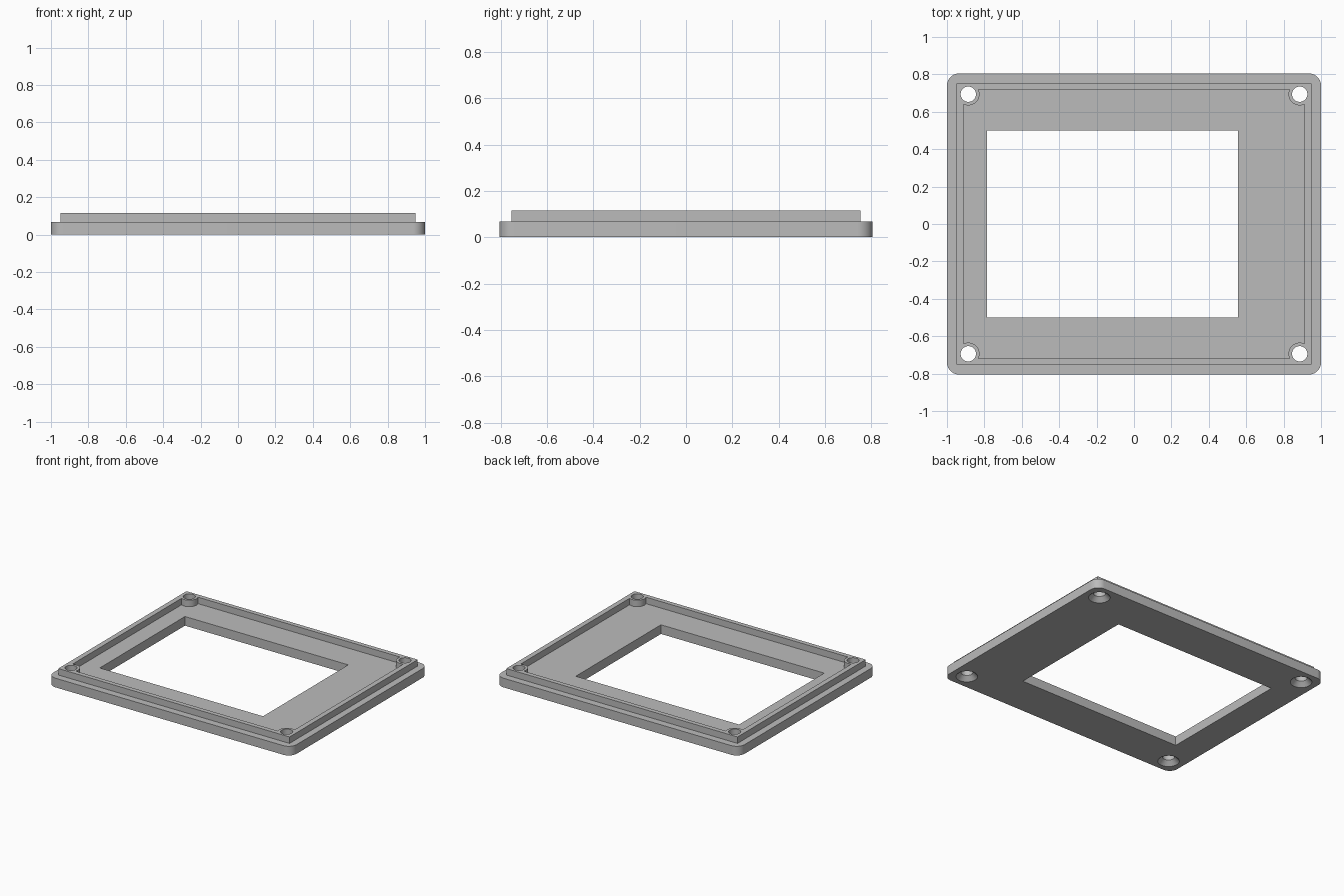
import bpy
import bmesh
import math

if "Cube" in bpy.data.objects:
    bpy.data.objects.remove(bpy.data.objects["Cube"])

PLATE_TOP, LIP_TOP = 0.068, 0.116
HOLES = [(sx * 0.886, sy * 0.694) for sx in (-1, 1) for sy in (-1, 1)]


def loft(name, rings):
    """Closed solid through stacked rings of equal point count."""
    bm = bmesh.new()
    loops = [[bm.verts.new(p) for p in ring] for ring in rings]
    n = len(loops[0])
    for low, high in zip(loops, loops[1:]):
        for i in range(n):
            j = (i + 1) % n
            bm.faces.new((low[i], low[j], high[j], high[i]))
    bm.faces.new(loops[0][::-1])
    bm.faces.new(loops[-1])
    mesh = bpy.data.meshes.new(name)
    bm.to_mesh(mesh)
    bm.free()
    obj = bpy.data.objects.new(name, mesh)
    bpy.context.collection.objects.link(obj)
    return obj


def box(name, x0, x1, y0, y1, z0, z1):
    pts = [(x0, y0), (x1, y0), (x1, y1), (x0, y1)]
    return loft(name, [[(x, y, z) for x, y in pts] for z in (z0, z1)])


def turned(name, cx, cy, profile, n=48):
    """Round solid from (radius, height) pairs."""
    return loft(name, [[(cx + r * math.cos(2 * math.pi * i / n),
                         cy + r * math.sin(2 * math.pi * i / n), z)
                        for i in range(n)] for r, z in profile])


def rounded_plate(name, hx, hy, r, z0, z1, steps=12):
    pts = []
    for k, (sx, sy) in enumerate([(1, 1), (-1, 1), (-1, -1), (1, -1)]):
        for i in range(steps + 1):
            a = math.pi / 2 * (k + i / steps)
            pts.append((sx * (hx - r) + r * math.cos(a),
                        sy * (hy - r) + r * math.sin(a)))
    return loft(name, [[(x, y, z) for x, y in pts] for z in (z0, z1)])


def combine(target, tool, operation):
    mod = target.modifiers.new("cut", 'BOOLEAN')
    mod.operation, mod.object, mod.solver = operation, tool, 'EXACT'
    bpy.context.view_layer.objects.active = target
    bpy.ops.object.modifier_apply(modifier=mod.name)
    bpy.data.objects.remove(tool, do_unlink=True)


# Base plate with rounded corners, and the raised locating lip
frame = rounded_plate("bezel_frame", 1.0, 0.805, 0.065, 0, PLATE_TOP)
combine(frame, box("lip", -0.95, 0.95, -0.752, 0.752, 0.03, LIP_TOP), 'UNION')

# Recess inside the lip, leaving a round boss in each corner
recess = box("recess", -0.912, 0.912, -0.718, 0.718, PLATE_TOP, 0.2)
for x, y in HOLES:
    combine(recess, turned("boss", x, y, [(0.06, 0.0), (0.06, 0.3)]), 'DIFFERENCE')
combine(frame, recess, 'DIFFERENCE')

# Off-centre display window
combine(frame, box("window", -0.786, 0.556, -0.5, 0.5, -0.1, 0.3), 'DIFFERENCE')

# Screw holes, countersunk from below
for x, y in HOLES:
    profile = [(0.083, -0.01), (0.041, 0.032), (0.041, 0.3)]
    combine(frame, turned("screw_hole", x, y, profile), 'DIFFERENCE')

# Single grey plastic
grey = bpy.data.materials.new("grey plastic")
grey.diffuse_color = (0.5, 0.5, 0.5, 1)
grey.use_nodes = True
grey.node_tree.nodes["Principled BSDF"].inputs["Base Color"].default_value = grey.diffuse_color
frame.data.materials.clear()
frame.data.materials.append(grey)
for poly in frame.data.polygons:
    poly.material_index = 0

bpy.ops.object.select_all(action='DESELECT')
frame.select_set(True)
bpy.context.view_layer.objects.active = frame
bpy.ops.object.shade_smooth_by_angle(angle=math.radians(30))
